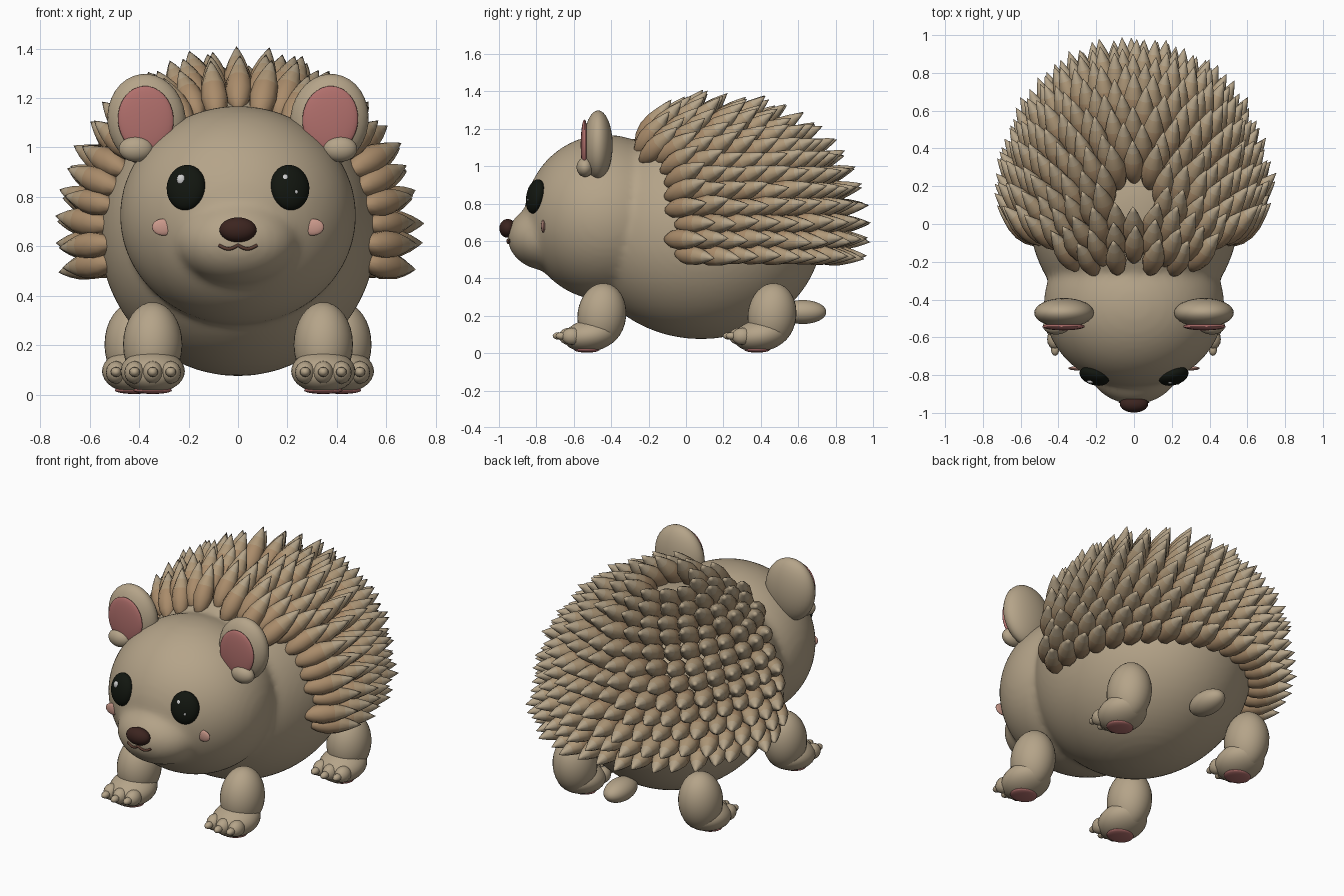
import bpy, bmesh, math, random
from mathutils import Vector, Matrix

if "Cube" in bpy.data.objects:
    bpy.data.objects.remove(bpy.data.objects["Cube"])

random.seed(4)


def material(name, rgb):
    m = bpy.data.materials.new(name)
    m.diffuse_color = (*rgb, 1)
    m.use_nodes = True
    m.node_tree.nodes["Principled BSDF"].inputs["Base Color"].default_value = m.diffuse_color
    return m


FUR = material("fur", (0.46, 0.37, 0.25))
BROWN = material("quill_base", (0.40, 0.26, 0.145))
MID = material("quill_middle", (0.43, 0.315, 0.19))
PINK = material("pink", (0.44, 0.16, 0.15))
CHEEK = material("blush", (0.60, 0.32, 0.26))
BLACK = material("eye_black", (0.006, 0.008, 0.005))
NOSE = material("nose_brown", (0.045, 0.018, 0.014))
MOUTH = material("mouth_brown", (0.10, 0.045, 0.03))
WHITE = material("white", (0.9, 0.9, 0.9))


def finish(name, bm, *mats):
    me = bpy.data.meshes.new(name)
    for f in bm.faces:
        f.smooth = True
    bm.to_mesh(me)
    bm.free()
    for m in mats:
        me.materials.append(m)
    ob = bpy.data.objects.new(name, me)
    bpy.context.collection.objects.link(ob)
    return ob


def add_ball(bm, c, r, rot=(0, 0, 0), seg=32):
    R = Matrix.Rotation(rot[2], 4, 'Z') @ Matrix.Rotation(rot[1], 4, 'Y') @ Matrix.Rotation(rot[0], 4, 'X')
    bmesh.ops.create_uvsphere(bm, u_segments=seg, v_segments=seg // 2, radius=1,
                              matrix=Matrix.Translation(c) @ R @ Matrix.Diagonal((*r, 1)))


def ball(name, c, r, mat, rot=(0, 0, 0), seg=32):
    bm = bmesh.new()
    add_ball(bm, c, r, rot, seg)
    return finish(name, bm, mat)


# Body, head and snout blended into one soft skin
BC, BR = Vector((0, 0.08, 0.65)), Vector((0.56, 0.65, 0.575))
bm = bmesh.new()
add_ball(bm, BC, BR, seg=64)
add_ball(bm, (0, -0.43, 0.725), (0.478, 0.435, 0.443), seg=64)
add_ball(bm, (0, -0.735, 0.62), (0.25, 0.22, 0.18), seg=48)
skin = finish("body_and_head", bm, FUR)
rm = skin.modifiers.new("blend", 'REMESH')
rm.mode = 'VOXEL'
rm.voxel_size = 0.02
rm.use_smooth_shade = True
sm = skin.modifiers.new("soften", 'SMOOTH')
sm.factor = 0.5
sm.iterations = 8

# Quills: lathed teardrops in rings around the top of the back, swept rearwards
PROFILE = [(-0.03, 0.024), (0.01, 0.045), (0.065, 0.056), (0.125, 0.051), (0.185, 0.033), (0.23, 0.015)]
TIP, SIDES = 0.262, 10


def add_quill(bm, pos, direction, size):
    M = Matrix.Translation(pos) @ direction.to_track_quat('Z', 'Y').to_matrix().to_4x4() @ Matrix.Scale(size, 4)
    rings = []
    for h, r in PROFILE:
        rings.append([bm.verts.new(M @ Vector((r * math.cos(a), r * math.sin(a), h)))
                      for a in (2 * math.pi * i / SIDES for i in range(SIDES))])
    start = bm.verts.new(M @ Vector((0, 0, -0.045)))
    tip = bm.verts.new(M @ Vector((0, 0, TIP)))
    for i in range(SIDES):
        j = (i + 1) % SIDES
        bm.faces.new((start, rings[0][j], rings[0][i])).material_index = 1
        for k in range(len(rings) - 1):
            f = bm.faces.new((rings[k][i], rings[k][j], rings[k + 1][j], rings[k + 1][i]))
            f.material_index = (1, 1, 1, 2, 0)[k]
        bm.faces.new((rings[-1][i], rings[-1][j], tip))


bm = bmesh.new()
ROWS = 12
for row in range(ROWS):
    th = math.radians(15 + (102 - 15) * row / (ROWS - 1))
    count = round(2 * math.pi * 0.6 * math.sin(th) / 0.098)
    for i in range(count):
        ph = 2 * math.pi * (i + 0.5 * (row % 2)) / count + math.pi / 2
        u = Vector((math.sin(th) * math.cos(ph), math.sin(th) * math.sin(ph), math.cos(th)))
        p = BC + Vector(a * b for a, b in zip(u, BR))
        # leave the head and shoulders bare
        if p.y < (-0.25 if p.z > 1.0 else -0.11):
            continue
        n = Vector(a / b for a, b in zip(u, BR)).normalized()
        d = (n + Vector((0, 1.15, 0.05))).normalized()
        d += Vector(random.uniform(-0.06, 0.06) for _ in range(3))
        add_quill(bm, p, d, random.uniform(0.93, 1.06))
finish("quills", bm, FUR, BROWN, MID)

for s, side in ((-1, "left"), (1, "right")):
    # Ears
    ball(side + "_ear", (s * 0.37, -0.47, 1.112), (0.158, 0.078, 0.186), FUR, (0, s * 0.12, 0))
    ball(side + "_ear_inner", (s * 0.373, -0.543, 1.113), (0.113, 0.02, 0.136), PINK, (0, s * 0.08, 0))
    ball(side + "_ear_lobe", (s * 0.412, -0.54, 0.994), (0.07, 0.045, 0.052), FUR)

    # Eyes with highlights (both lit from the same side)
    ball(side + "_eye", (s * 0.21, -0.805, 0.838), (0.081, 0.045, 0.093), BLACK, (-0.2, 0, s * 0.3))
    ball(side + "_eye_glint", (s * 0.21 - 0.02, -0.834, 0.87), (0.018, 0.012, 0.022), WHITE, seg=16)
    ball(side + "_eye_glint_small", (s * 0.21 + 0.025, -0.842, 0.82), (0.008, 0.008, 0.009), WHITE, seg=12)

    # Cheeks
    ball(side + "_cheek", (s * 0.302, -0.764, 0.678), (0.046, 0.011, 0.034), CHEEK, seg=24)

    # Legs, feet, toes, claws and sole pads
    for x, y, end in ((0.345, 0, "front"), (0.42, 0.91, "rear")):
        tag = f"{side}_{end}_"
        ball(tag + "leg", (s * x, y - 0.45, 0.203), (0.12, 0.13, 0.172), FUR, (-0.12, 0, 0))
        ball(tag + "foot", (s * x, y - 0.51, 0.095), (0.13, 0.145, 0.086), FUR, (0.15, 0, 0))
        bm = bmesh.new()
        for t in (-1, 0, 1):
            add_ball(bm, (s * x + t * 0.073, y - 0.625 + 0.015 * abs(t), 0.09), (0.042, 0.055, 0.046), seg=16)
            add_ball(bm, (s * x + t * 0.073, y - 0.68 + 0.015 * abs(t), 0.092), (0.022, 0.033, 0.02), seg=12)
        finish(tag + "toes", bm, FUR)
        ball(tag + "pad", (s * x, y - 0.53, 0.018), (0.078, 0.068, 0.015), PINK, seg=24)

# Nose, mouth and tail
ball("nose", (0, -0.953, 0.667), (0.075, 0.045, 0.05), NOSE)
ball("tail", (0, 0.625, 0.22), (0.075, 0.125, 0.064), FUR)

cu = bpy.data.curves.new("mouth", 'CURVE')
cu.dimensions = '3D'
cu.bevel_depth = 0.007
cu.bevel_resolution = 2
cu.use_fill_caps = True
sp = cu.splines.new('POLY')
N = 24
sp.points.add(N)
for i in range(N + 1):
    x = -0.077 + 0.154 * i / N
    sp.points[i].co = (x, -0.953 + 2.2 * x * x, 0.605 - 0.015 * abs(math.sin(math.pi * x / 0.077)), 1)
cu.materials.append(MOUTH)
bpy.context.collection.objects.link(bpy.data.objects.new("mouth", cu))
